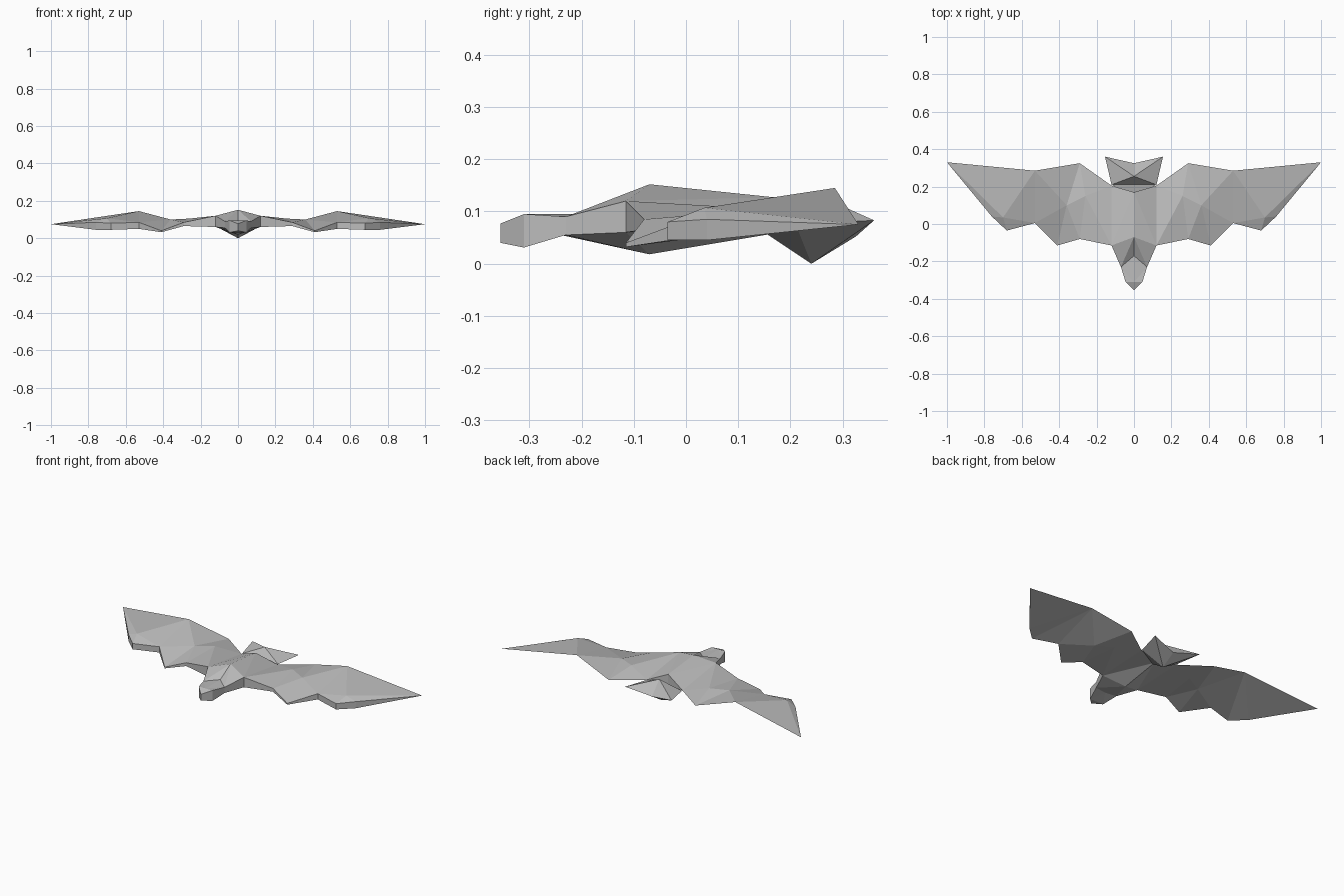
import bpy
import bmesh

old = bpy.data.objects.get("Cube")
if old:
    bpy.data.objects.remove(old, do_unlink=True)

grey = bpy.data.materials.new("feather_grey")
grey.use_nodes = True
COLOUR = (0.5, 0.5, 0.5, 1)
grey.diffuse_color = COLOUR
grey.node_tree.nodes["Principled BSDF"].inputs["Base Color"].default_value = COLOUR


def build(name, points, faces, sides=(1, -1)):
    """Make flat faces from lettered points, once for each side."""
    bm = bmesh.new()
    for side in sides:
        verts = {k: bm.verts.new((x * side, y, z)) for k, (x, y, z) in points.items()}
        for face in faces.split():
            bm.faces.new([verts[k] for k in face])
    bmesh.ops.remove_doubles(bm, verts=bm.verts, dist=0.0005)
    bmesh.ops.triangulate(bm, faces=[f for f in bm.faces if len(f.verts) > 3])
    bmesh.ops.recalc_face_normals(bm, faces=bm.faces)
    mesh = bpy.data.meshes.new(name)
    bm.to_mesh(mesh)
    bm.free()
    mesh.materials.append(grey)
    obj = bpy.data.objects.new(name, mesh)
    bpy.context.collection.objects.link(obj)


# Shoulder and hip points shared by the body and wings
shoulder = dict(S=(.12, -.115, .12), s=(.12, -.115, .06), Q=(.12, .205, .075))

# Torso, neck and head: capitals are upper points, small letters lower ones
body = dict(shoulder,
            T=(0, -.07, .152), t=(0, -.07, .018),
            R=(0, .17, .127), r=(0, .17, .058),
            O=(0, -.17, .095), o=(0, -.24, .055),
            A=(.07, -.23, .09), a=(.07, -.23, .055),
            B=(.045, -.31, .095), b=(.045, -.31, .031),
            D=(0, -.31, .095), d=(0, -.31, .031),
            F=(0, -.355, .077), f=(0, -.355, .04))
build("body_and_head", body,
      "TSR SQR tsr sQr RQr TSA TAO SsaA tsa tao OABD oabd DBF dbf ABba BFfb")

# Wings: sharp trailing edge, thick stepped leading edge
wing = dict(shoulder,
            G=(.26, .15, .105), g=(.26, .15, .068),
            K=(.36, .1, .1), k=(.36, .1, .06),
            M=(.29, -.08, .085), m=(.29, -.08, .065),
            N=(.41, -.115, .04), n=(.41, -.115, .032),
            P=(.53, .005, .085), p=(.53, .005, .05),
            L=(.68, -.035, .08), l=(.68, -.035, .045),
            V=(.76, .04, .085), v=(.76, .04, .045),
            J=(.7, .035, .107), W=(.29, .325, .075),
            U=(.53, .285, .145), E=(1, .33, .075))
upper = "SGQ QGW SMG MKG MNK GKW KUW NPK KPU PJU PLJ LVJ JVE JEU "
lower = "sgQ QgW smg mkg mnk gkW kUW npk kpU plU lvU vEU "
edge = "SMms MNnm NPpn PLlp LVvl VEv SsQ"
for name, side in (("left_wing", 1), ("right_wing", -1)):
    build(name, wing, upper + lower + edge, (side,))

# Forked tail with a keel below
tail = dict(A=(.12, .21, .075), a=(0, .15, .06), P=(0, .255, .13),
            R=(.155, .36, .083), C=(0, .325, .052), b=(0, .24, 0), h=(0, .21, .075))
build("tail", tail, "AhP APR PRC haA aAb AbR bRC")
